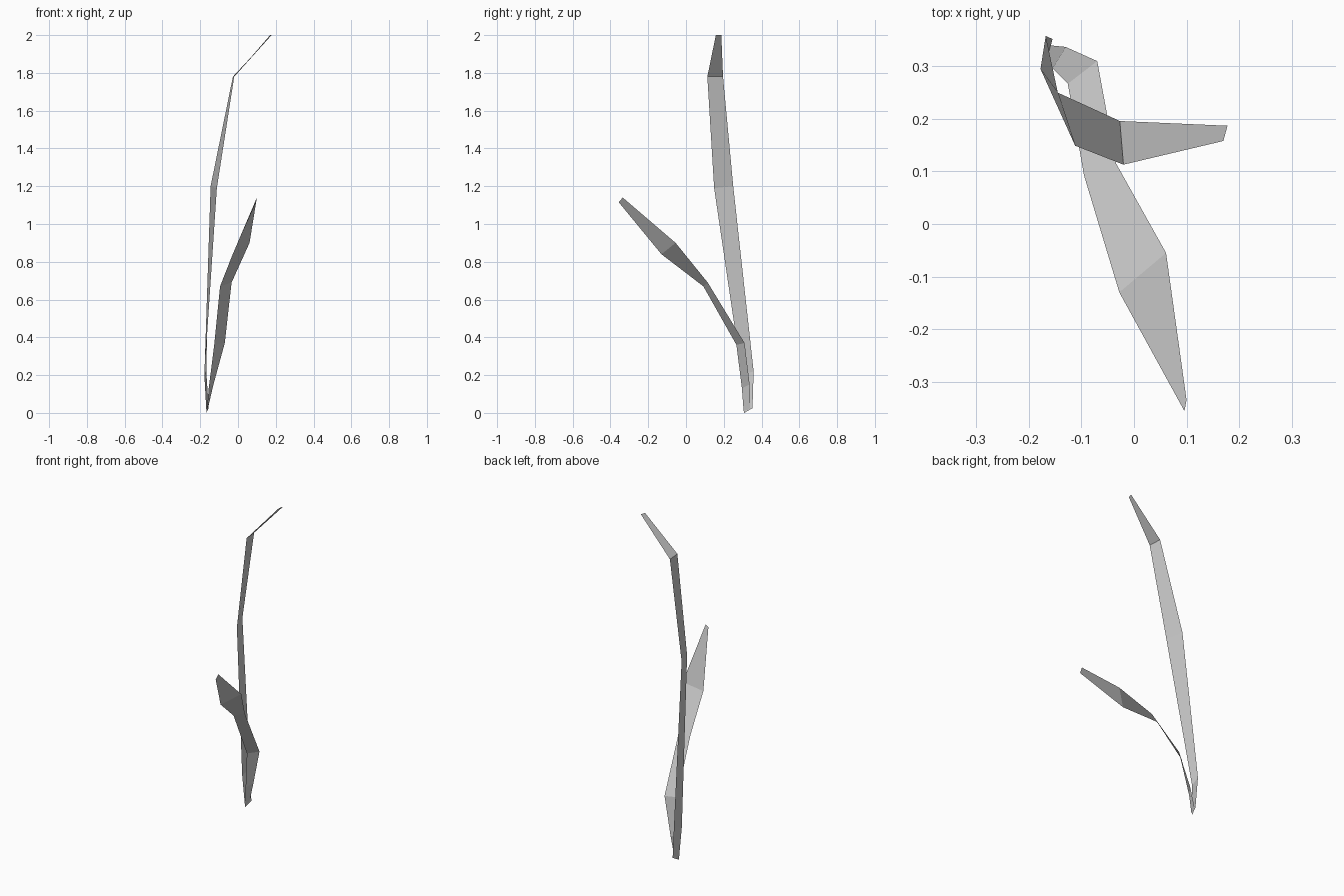
import bpy


def blade(name, rows):
    """Flat-shaded leaf strip; each row holds its left and right edge points."""
    verts = [p for row in rows for p in row]
    faces = [(2*i, 2*i + 1, 2*i + 3, 2*i + 2) for i in range(len(rows) - 1)]
    mesh = bpy.data.meshes.new(name)
    mesh.from_pydata(verts, [], faces)
    mesh.update()
    obj = bpy.data.objects.new(name, mesh)
    bpy.context.collection.objects.link(obj)
    return obj


# Tall upright blade, tip bending to the right
blade("tall_grass_blade", [
    ((-0.167, 0.308, 0.00), (-0.155, 0.352, 0.025)),
    ((-0.178, 0.295, 0.20), (-0.168, 0.358, 0.22)),
    ((-0.112, 0.149, 1.19), (-0.145, 0.250, 1.20)),
    ((-0.020, 0.113, 1.78), (-0.027, 0.196, 1.78)),
    ((0.170, 0.158, 2.00), (0.178, 0.187, 2.00)),
])

# Short blade arching towards the front
blade("short_grass_blade", [
    ((-0.165, 0.305, 0.01), (-0.160, 0.340, 0.02)),
    ((-0.155, 0.296, 0.13), (-0.130, 0.337, 0.15)),
    ((-0.126, 0.267, 0.36), (-0.070, 0.310, 0.37)),
    ((-0.095, 0.092, 0.67), (-0.034, 0.115, 0.69)),
    ((-0.028, -0.130, 0.84), (0.061, -0.055, 0.90)),
    ((0.096, -0.356, 1.115), (0.100, -0.335, 1.14)),
])
